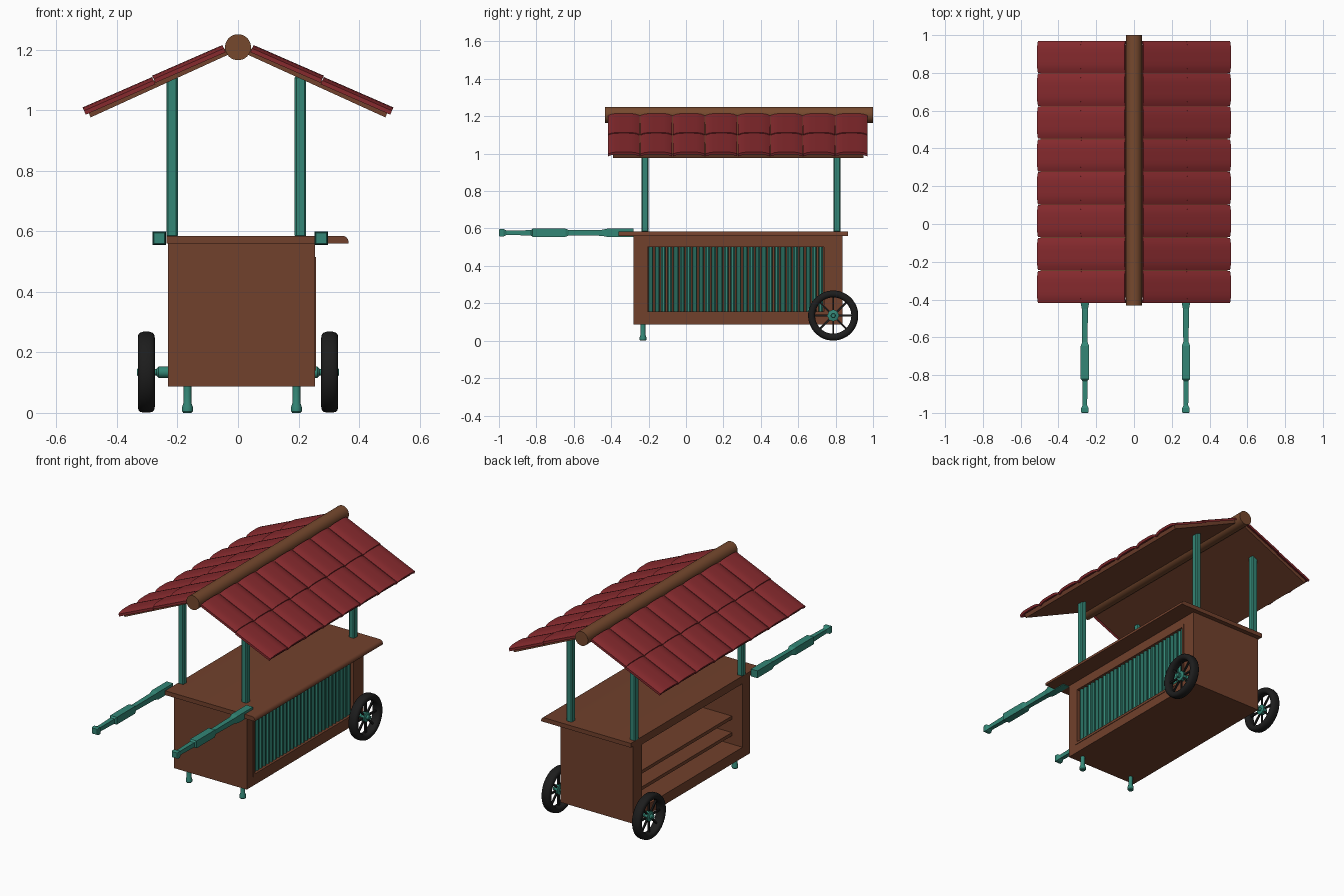
import bpy, bmesh, math

if "Cube" in bpy.data.objects:
    bpy.data.objects.remove(bpy.data.objects["Cube"])

def material(name, rgb):
    m = bpy.data.materials.new(name)
    m.diffuse_color = (*rgb, 1)
    m.use_nodes = True
    m.node_tree.nodes["Principled BSDF"].inputs["Base Color"].default_value = m.diffuse_color
    return m

WOOD = material("brown wood", (0.165, 0.052, 0.025))
RIDGE = material("ridge wood", (0.18, 0.066, 0.027))
TEAL = material("teal paint", (0.033, 0.24, 0.18))
RED = material("red tile", (0.24, 0.023, 0.027))
BLACK = material("black rubber", (0.012, 0.012, 0.012))

def finish(name, bm, mat, smooth=False, bevel=0, segs=1):
    bmesh.ops.recalc_face_normals(bm, faces=bm.faces)
    me = bpy.data.meshes.new(name)
    bm.to_mesh(me)
    bm.free()
    me.materials.append(mat)
    ob = bpy.data.objects.new(name, me)
    bpy.context.collection.objects.link(ob)
    if bevel:
        b = ob.modifiers.new("bevel", 'BEVEL')
        b.width, b.segments = bevel, segs
    if smooth:
        bpy.ops.object.select_all(action='DESELECT')
        ob.select_set(True)
        bpy.context.view_layer.objects.active = ob
        bpy.ops.object.shade_smooth_by_angle(angle=math.radians(35))
    return ob

def add_box(bm, x0, x1, y0, y1, z0, z1):
    vs = bmesh.ops.create_cube(bm, size=1)["verts"]
    for v in vs:
        v.co = ((x0 + x1) / 2 + v.co.x * (x1 - x0),
                (y0 + y1) / 2 + v.co.y * (y1 - y0),
                (z0 + z1) / 2 + v.co.z * (z1 - z0))

def box(name, mat, *ext, **kw):
    bm = bmesh.new()
    add_box(bm, *ext)
    return finish(name, bm, mat, **kw)

def lathe(name, mat, axis, centre, profile, n=20, closed=False, smooth=True, bm=None):
    """Rings of (distance along axis, radius) turned about an axis."""
    own = bm is None
    bm = bm or bmesh.new()
    rings = []
    for t, r in profile:
        ring = []
        for k in range(n):
            a = 2 * math.pi * (k + 0.5) / n
            p, q = r * math.cos(a), r * math.sin(a)
            co = {'X': (t, p, q), 'Y': (p, t, q), 'Z': (p, q, t)}[axis]
            ring.append(bm.verts.new([c + d for c, d in zip(centre, co)]))
        rings.append(ring)
    pairs = list(zip(rings, rings[1:])) + ([(rings[-1], rings[0])] if closed else [])
    for a, b in pairs:
        for k in range(n):
            bm.faces.new((a[k], a[(k + 1) % n], b[(k + 1) % n], b[k]))
    if not closed:
        bm.faces.new(rings[0])
        bm.faces.new(rings[-1])
    return finish(name, bm, mat, smooth) if own else None

# Cabinet: walls, floor, rails and backing of the slatted side
box("front_wall", WOOD, -0.232, 0.255, -0.28, -0.21, 0.087, 0.56)
box("back_wall", WOOD, -0.232, 0.255, 0.75, 0.837, 0.087, 0.56)
box("cabinet_floor", WOOD, -0.232, 0.255, -0.21, 0.75, 0.087, 0.15)
box("left_top_rail", WOOD, -0.232, -0.2, -0.21, 0.75, 0.535, 0.56)
box("right_top_rail", WOOD, 0.2, 0.255, -0.21, 0.75, 0.505, 0.56)
box("slat_backing", WOOD, 0.2, 0.222, -0.21, 0.75, 0.15, 0.505)
for i, z in enumerate((0.22, 0.32)):
    box(f"shelf_{i}", WOOD, -0.16, 0.2, -0.21, 0.75, z - 0.02, z)

# Moulding around the slats
bm = bmesh.new()
for y in (-0.22, 0.737):
    add_box(bm, 0.23, 0.258, y, y + 0.015, 0.14, 0.515)
for z in (0.14, 0.5):
    add_box(bm, 0.23, 0.258, -0.22, 0.752, z, z + 0.015)
finish("slat_moulding", bm, WOOD)

# Slatted side panel
bm = bmesh.new()
count = 28
pitch = 0.942 / count
for i in range(count):
    lathe("", TEAL, 'Z', (0.232, -0.205 + pitch * (i + 0.5), 0), [(0.15, 0.0135), (0.505, 0.0135)], 8, bm=bm)
finish("side_slats", bm, TEAL)

# Counter, overhanging on the right with a rounded upper edge
bm = bmesh.new()
add_box(bm, -0.236, 0.365, -0.36, 0.865, 0.559, 0.585)
edges = [e for e in bm.edges if all(v.co.x > 0.3 and v.co.z > 0.57 for v in e.verts)]
bmesh.ops.bevel(bm, geom=edges, offset=0.02, segments=4, affect='EDGES', profile=0.5)
finish("counter", bm, WOOD, smooth=True)

# Corner posts and front legs
for x in (-0.218, 0.206):
    for y, tag in ((-0.22, "front"), (0.808, "back")):
        box(f"{tag}_post", TEAL, x - 0.019, x + 0.019, y - 0.019, y + 0.019, 0.58, 1.113, bevel=0.006)
for x in (-0.167, 0.193):
    lathe("front_leg", TEAL, 'Z', (x, -0.23, 0),
          [(0, 0.014), (0.005, 0.018), (0.02, 0.018), (0.034, 0.013), (0.09, 0.013)], 16)

# Push handles, square in section
k = math.sqrt(2)
grip = [(-1, 0.017), (-0.995, 0.02), (-0.975, 0.02), (-0.96, 0.012), (-0.83, 0.014), (-0.82, 0.022),
        (-0.645, 0.022), (-0.625, 0.014), (-0.45, 0.016), (-0.42, 0.022), (-0.28, 0.022)]
for x in (-0.26, 0.275):
    lathe("push_handle", TEAL, 'Y', (x, 0, 0.577), [(t, r * k) for t, r in grip], 4, smooth=False)

# Wheels with tyre, spokes, hub and axle
for s in (-1, 1):
    c = (s * 0.303, 0.787, 0.1345)
    tyre = []
    for i in range(14):
        a = 2 * math.pi * i / 14
        ca, sa = math.cos(a), math.sin(a)
        tyre.append((0.028 * math.copysign(abs(ca) ** 0.7, ca), 0.1155 + 0.019 * math.copysign(abs(sa) ** 0.8, sa)))
    lathe("tyre", BLACK, 'X', c, tyre, 40, closed=True)
    bm = bmesh.new()
    for i in range(8):
        a = 2 * math.pi * i / 8
        sub = bmesh.new()
        add_box(sub, -0.005, 0.005, -0.005, 0.005, 0.015, 0.1)
        for v in sub.verts:
            y, z = v.co.y, v.co.z
            v.co = (c[0] + v.co.x, c[1] + y * math.cos(a) - z * math.sin(a), c[2] + y * math.sin(a) + z * math.cos(a))
        tmp = bpy.data.meshes.new("tmp")
        sub.to_mesh(tmp)
        sub.free()
        bm.from_mesh(tmp)
        bpy.data.meshes.remove(tmp)
    finish("wheel_spokes", bm, BLACK)
    axle = [(0.22, 0.019), (0.262, 0.019), (0.27, 0.011), (0.288, 0.012), (0.291, 0.03), (0.313, 0.03),
            (0.317, 0.014), (0.33, 0.014), (0.334, 0.01)]
    lathe("hub_and_axle", TEAL, 'X', (0, c[1], c[2]), [(s * t, r) for t, r in axle], 16)

# Roof: ridge pole, then a board and arched tiles on each slope
lathe("ridge_pole", RIDGE, 'Y', (0, 0, 1.208), [(-0.432, 0.043), (1.0, 0.043)], 28)
ANG = math.radians(24.5)
CA, SA = math.cos(ANG), math.sin(ANG)

def on_slope(s, u, y, w):
    return (s * (u * CA + w * SA), y, 1.242 - u * SA + w * CA)

for s in (-1, 1):
    bm = bmesh.new()
    add_box(bm, 0.03, 0.553, -0.39, 0.95, -0.04, -0.017)
    for v in bm.verts:
        v.co = on_slope(s, *v.co)
    finish("roof_board", bm, WOOD)

    bm = bmesh.new()
    seg = 8
    for u0, u1 in ((0.058, 0.311), (0.313, 0.564)):
        for i in range(8):
            y0 = -0.42 + i * 0.174
            loops = []
            for u, lift in ((u0, -0.003), (u1, 0.001)):
                top, bot = [], []
                for j in range(seg + 1):
                    f = j / seg
                    w = lift - 0.012 * (2 * f - 1) ** 4
                    y = y0 + 0.002 + 0.17 * f
                    top.append(bm.verts.new(on_slope(s, u, y, w)))
                    bot.append(bm.verts.new(on_slope(s, u, y, w - 0.014)))
                loops.append(top + bot[::-1])
            a, b = loops
            n = len(a)
            for j in range(n):
                bm.faces.new((a[j], a[(j + 1) % n], b[(j + 1) % n], b[j]))
            bm.faces.new(a)
            bm.faces.new(b)
    finish("roof_tiles", bm, RED, smooth=True)
